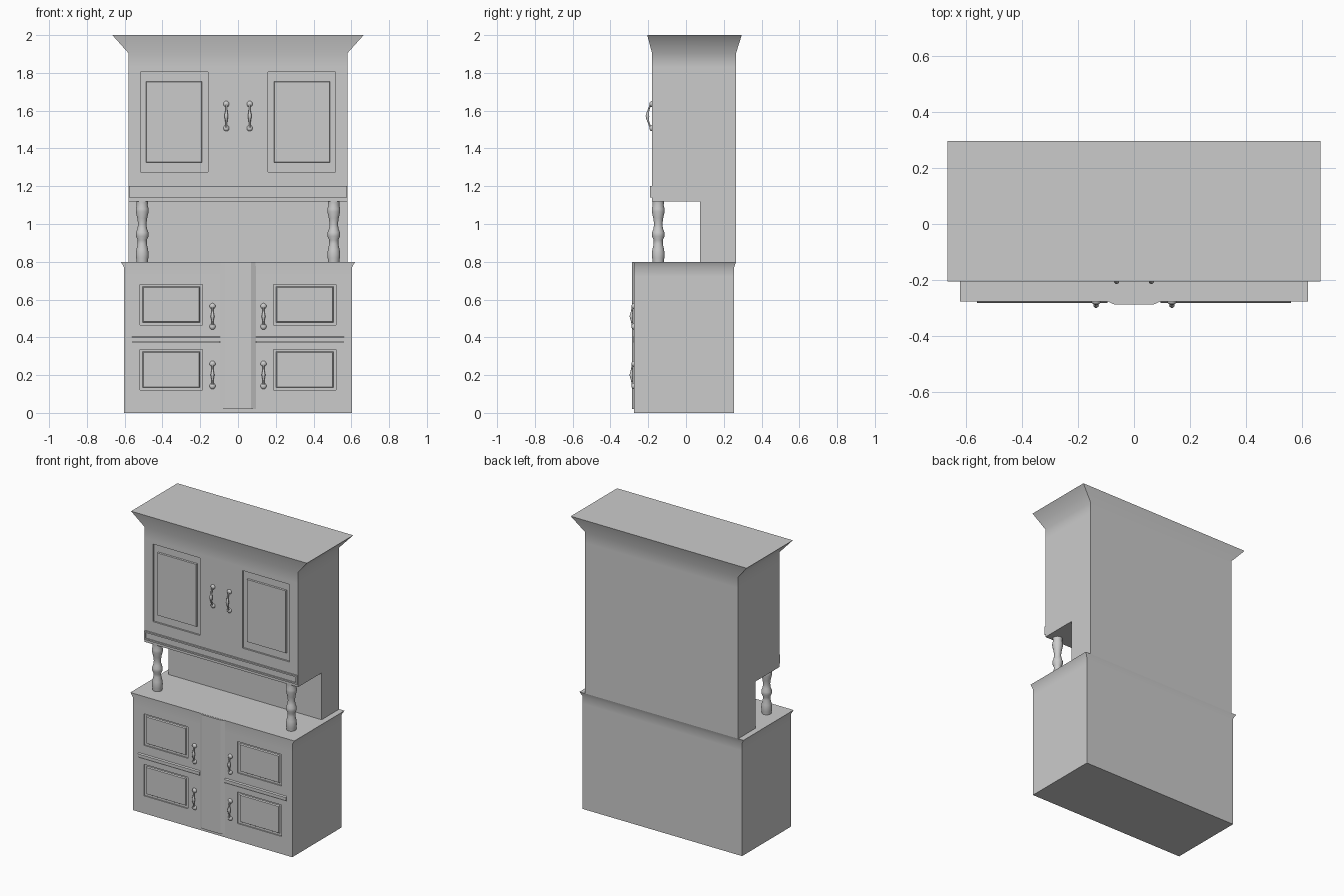
import bpy, bmesh, math

cube = bpy.data.objects.get("Cube")
if cube:
    bpy.data.objects.remove(cube, do_unlink=True)

GREY = (0.6, 0.6, 0.6, 1)
mat = bpy.data.materials.new("plain_grey")
mat.use_nodes = True
mat.diffuse_color = GREY
mat.node_tree.nodes["Principled BSDF"].inputs["Base Color"].default_value = GREY


def activate(ob):
    bpy.ops.object.select_all(action='DESELECT')
    ob.select_set(True)
    bpy.context.view_layer.objects.active = ob


def finish(name, bm, smooth=None):
    me = bpy.data.meshes.new(name)
    bmesh.ops.recalc_face_normals(bm, faces=bm.faces)
    bm.to_mesh(me)
    bm.free()
    ob = bpy.data.objects.new(name, me)
    bpy.context.collection.objects.link(ob)
    me.materials.append(mat)
    if smooth:
        activate(ob)
        bpy.ops.object.shade_smooth_by_angle(angle=math.radians(smooth))
    return ob


def loft(name, rings, smooth=None):
    """Skin a stack of closed point rings and cap both ends."""
    bm = bmesh.new()
    loops = [[bm.verts.new(p) for p in ring] for ring in rings]
    n = len(loops[0])
    for a, b in zip(loops, loops[1:]):
        for i in range(n):
            j = (i + 1) % n
            bm.faces.new((a[i], a[j], b[j], b[i]))
    bm.faces.new(loops[0])
    bm.faces.new(loops[-1])
    return finish(name, bm, smooth)


def rect(hx, y0, y1, z):
    return [(-hx, y0, z), (hx, y0, z), (hx, y1, z), (-hx, y1, z)]


def box(name, x0, x1, y0, y1, z0, z1):
    return loft(name, [[(x0, y0, z), (x1, y0, z), (x1, y1, z), (x0, y1, z)] for z in (z0, z1)])


def recess(body, x0, x1, z0, z1, front, depth):
    cutter = box("cutter", x0, x1, front - 0.05, front + depth, z0, z1)
    mod = body.modifiers.new("recess", 'BOOLEAN')
    mod.operation, mod.solver, mod.object = 'DIFFERENCE', 'EXACT', cutter
    activate(body)
    bpy.ops.object.modifier_apply(modifier=mod.name)
    bpy.data.objects.remove(cutter, do_unlink=True)


def raised_panel(name, x0, x1, z0, z1, front, slope, depth):
    """Door field with slanted edges standing in a recess."""
    s = slope
    back = [(x0, front + depth, z0), (x1, front + depth, z0),
            (x1, front + depth, z1), (x0, front + depth, z1)]
    face = [(x0 + s, front, z0 + s), (x1 - s, front, z0 + s),
            (x1 - s, front, z1 - s), (x0 + s, front, z1 - s)]
    loft(name, [back, face])


def ring(cx, cy, z, r, n=20):
    return [(cx + r * math.cos(2 * math.pi * i / n), cy + r * math.sin(2 * math.pi * i / n), z)
            for i in range(n)]


def handle(name, x, front, z0, z1, reach):
    # Bowed bar, thicker in the grip
    steps = 12
    rings = []
    for k in range(steps + 1):
        t = k / steps
        bow = math.sin(math.pi * t)
        r = 0.005 + 0.005 * max(0, math.cos(2 * math.pi * (t - 0.5))) ** 2
        rings.append(ring(x, front - 0.006 - (reach - 0.012) * bow, z0 + (z1 - z0) * t, r, 10))
    loft(name + "_bar", rings, 40)
    # Flattened end knobs
    bm = bmesh.new()
    for z in (z0, z1):
        new = bmesh.ops.create_uvsphere(bm, u_segments=14, v_segments=8, radius=0.016)["verts"]
        for v in new:
            v.co = (x + v.co.x, front - 0.002 + v.co.y * 0.7, z + v.co.z)
    finish(name + "_knobs", bm, 40)


SIDES = (("right", -1), ("left", 1))
UP, LOW = -0.18, -0.275

# Upper cabinet with flared crown, and the back panel under it
upper = loft("upper_cabinet", [rect(0.58, UP, 0.265, 1.12), rect(0.58, UP, 0.265, 1.83),
                               rect(0.58, UP, 0.265, 1.905), rect(0.665, -0.205, 0.295, 2.0)], 50)
box("back_panel", -0.58, 0.58, 0.075, 0.265, 0.8, 1.12)

# Lower cabinet with flared worktop edge
lower = loft("lower_cabinet", [rect(0.603, LOW, 0.255, 0), rect(0.603, LOW, 0.255, 0.72),
                               rect(0.603, LOW, 0.255, 0.77), rect(0.62, LOW - 0.002, 0.265, 0.8)], 50)

# Moulding below the upper doors: rails and end stiles round a sunken strip
box("moulding_strip", -0.575, 0.575, UP - 0.003, UP + 0.01, 1.14, 1.2)
for z in (1.14, 1.19):
    box("moulding_rail", -0.578, 0.578, UP - 0.01, UP + 0.01, z, z + 0.01)
for _, s in SIDES:
    a, b = sorted((s * 0.568, s * 0.578))
    box("moulding_end", a, b, UP - 0.01, UP + 0.01, 1.15, 1.19)

# Central pilaster with slanted sides
outline = [(-0.095, LOW + 0.01), (-0.095, LOW), (-0.07, LOW - 0.012),
           (0.07, LOW - 0.012), (0.095, LOW), (0.095, LOW + 0.01)]
loft("center_pilaster", [[(x, y, z) for x, y in outline] for z in (0.02, 0.799)])

# Turned post profile: radius, height
POST = [(0.03, 0.8), (0.032, 0.82), (0.034, 0.84), (0.031, 0.865), (0.024, 0.895),
        (0.024, 0.915), (0.033, 0.935), (0.033, 0.955), (0.025, 0.975), (0.022, 1.0),
        (0.026, 1.03), (0.034, 1.065), (0.034, 1.08), (0.029, 1.1), (0.031, 1.12)]

for side, s in SIDES:
    loft(side + "_post", [ring(s * 0.507, -0.147, z, r) for r, z in POST], 50)

    # Upper door
    a, b = sorted((s * 0.16, s * 0.517))
    recess(upper, a, b, 1.275, 1.805, UP, 0.012)
    a, b = sorted((s * 0.19, s * 0.487))
    raised_panel(side + "_upper_door_panel", a, b, 1.325, 1.755, UP + 0.001, 0.002, 0.012)
    handle(side + "_upper_handle", s * 0.062, UP, 1.507, 1.635, 0.03)

    # Lower doors
    for level, z in (("top", 0.465), ("bottom", 0.12)):
        a, b = sorted((s * 0.187, s * 0.52))
        recess(lower, a, b, z, z + 0.215, LOW, 0.008)
        a, b = sorted((s * 0.2, s * 0.506))
        raised_panel(f"{side}_{level}_door_panel", a, b, z + 0.012, z + 0.205, LOW, 0.006, 0.01)
        handle(f"{side}_{level}_handle", s * 0.135, LOW, z - 0.008 + 0.03 * (level == "bottom"),
               z + 0.1 + 0.04 * (level == "bottom"), 0.02)

    # Divider rail between the doors
    a, b = sorted((s * 0.095, s * 0.56))
    loft(side + "_divider_rail", [
        [(a, LOW + 0.005, z), (b, LOW + 0.005, z), (b, LOW - y, z), (a, LOW - y, z)]
        for z, y in ((0.37, 0), (0.38, 0.006), (0.398, 0.006), (0.405, 0))])
